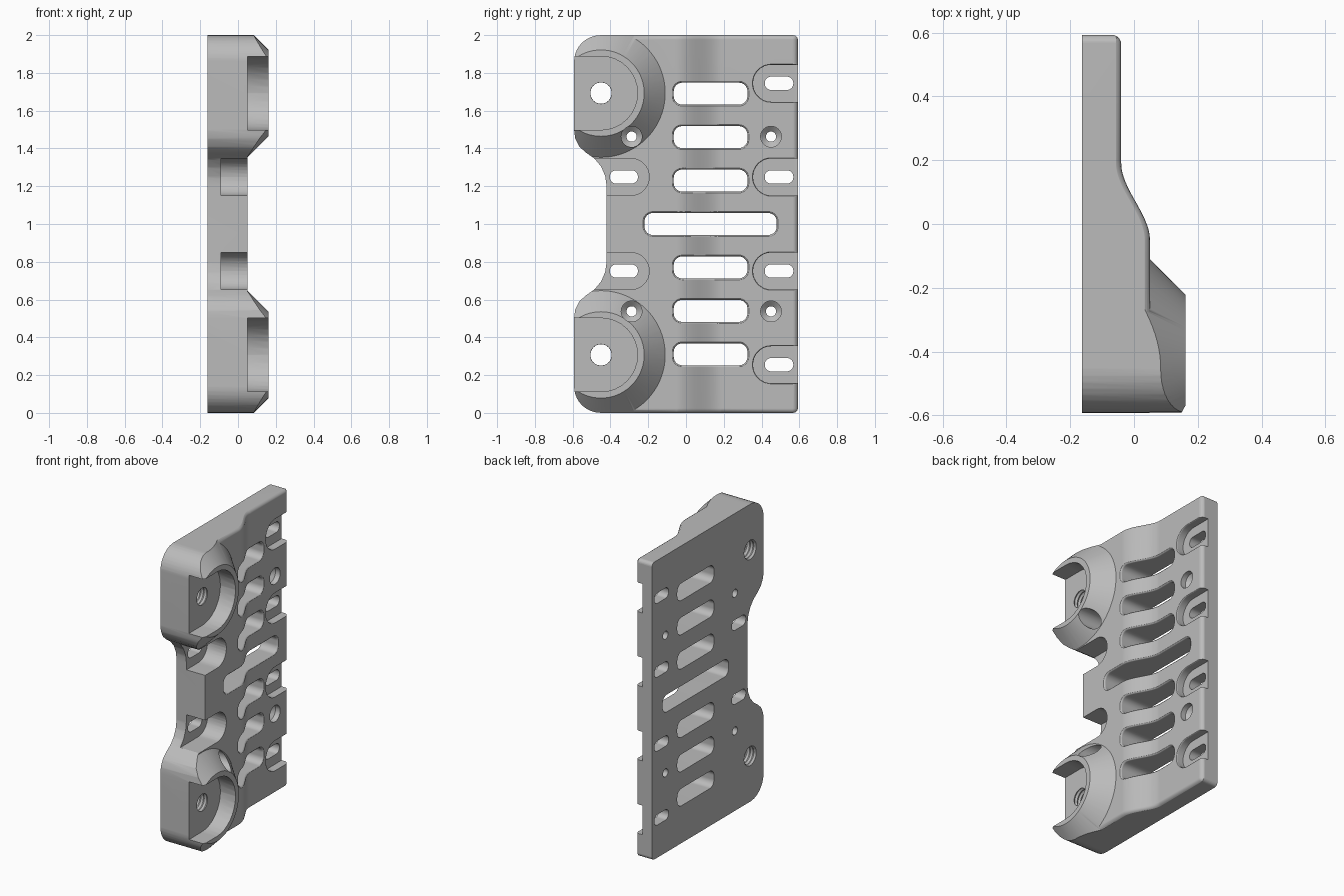
import bpy
import bmesh
from math import sin, cos, pi

cube = bpy.data.objects.get("Cube")
if cube:
    bpy.data.objects.remove(cube, do_unlink=True)

BACK, EDGE = -0.1625, 0.5925
BELOW, ABOVE = -0.3, 0.4        # ends of through cutters

grey = bpy.data.materials.new("plain grey")
grey.use_nodes = True
grey.diffuse_color = (0.5, 0.5, 0.5, 1)
for node in grey.node_tree.nodes:
    if node.type == 'BSDF_PRINCIPLED':
        node.inputs["Base Color"].default_value = grey.diffuse_color


def surf(y):
    """Height of the plate's outer face: a soft step across its width."""
    s = min(1, max(0, (0.19 - y) / 0.24))
    return -0.04 + 0.09 * s * s * (3 - 2 * s)


def arc(cy, cz, r, start, end, n=8):
    return [(cy + r * cos(start + (end - start) * i / n),
             cz + r * sin(start + (end - start) * i / n)) for i in range(n + 1)]


def rounded(y0, y1, zc, h, r, grow=0, n=24):
    """Rounded rectangle in the y-z plane, with its long sides subdivided."""
    r = r * 0.99
    a, b, k = y0 + r, y1 - r, h - r
    R = r + grow
    along = [a + (b - a) * i / n for i in range(1, n)]
    pts = arc(b, zc - k, R, -pi / 2, 0) + arc(b, zc + k, R, 0, pi / 2)
    pts += [(y, zc + h + grow) for y in reversed(along)]
    pts += arc(a, zc + k, R, pi / 2, pi) + arc(a, zc - k, R, pi, 1.5 * pi)
    return pts + [(y, zc - h - grow) for y in along]


def loft(bm, rings):
    """Closed skin through rings of equal point count."""
    loops = [[bm.verts.new(p) for p in ring] for ring in rings]
    n = len(loops[0])
    for lo, hi in zip(loops, loops[1:]):
        for i in range(n):
            bm.faces.new((lo[i], lo[(i + 1) % n], hi[(i + 1) % n], hi[i]))
    bm.faces.new(loops[0][::-1])
    bm.faces.new(loops[-1])


def slot(bm, y0, y1, zc, h, r, floor=BELOW, rim=0):
    """Rounded slot cutter whose optional soft rim follows the outer face."""
    shape = rounded(y0, y1, zc, h, r)
    rings = [[(floor, y, z) for y, z in shape]]
    if rim:
        for i in range(5):
            t = i * pi / 8
            shape = rounded(y0, y1, zc, h, r, rim * (1 - cos(t)))
            rings.append([(surf(y) + 0.0015 - rim * (1 - sin(t)), y, z) for y, z in shape])
    rings.append([(ABOVE, y, z) for y, z in shape])
    loft(bm, rings)


def lathe(bm, cy, cz, profile, n=48):
    """Turned shape about an axis along x, from (x, radius) pairs."""
    loft(bm, [[(x, cy + r * cos(2 * pi * i / n), cz + r * sin(2 * pi * i / n))
               for i in range(n)] for x, r in profile])


def make(name, bm):
    bmesh.ops.remove_doubles(bm, verts=bm.verts, dist=1e-5)
    bmesh.ops.triangulate(bm, faces=bm.faces)
    bmesh.ops.recalc_face_normals(bm, faces=bm.faces)
    mesh = bpy.data.meshes.new(name)
    bm.to_mesh(mesh)
    bm.free()
    mesh.materials.append(grey)
    ob = bpy.data.objects.new(name, mesh)
    bpy.context.scene.collection.objects.link(ob)
    return ob


def combine(target, tool, operation):
    tool.hide_render = True
    mod = target.modifiers.new("combine", 'BOOLEAN')
    mod.operation, mod.solver, mod.object = operation, 'EXACT', tool
    bpy.context.view_layer.objects.active = target
    bpy.ops.object.modifier_apply(modifier=mod.name)
    bpy.data.objects.remove(tool, do_unlink=True)


# Stepped plate, with softened top, bottom and rear edges
def plate_ring(z, drop):
    pts = [(BACK, -0.7), (surf(-0.7) - drop, -0.7)]
    pts += [(surf(y) - drop, y) for y in [-0.06 + 0.01 * i for i in range(27)]]
    pts += [(-0.07 + b - drop, a) for a, b in arc(EDGE - 0.029, 0, 0.03, pi / 2, 0, 6)]
    return [(x, y, z) for x, y in pts + [(BACK, EDGE + 0.001)]]


soft = 0.025
ends = [(soft * (1 - cos(i * pi / 8)) - 0.001, soft * (1 - sin(i * pi / 8))) for i in range(5)]
bm = bmesh.new()
loft(bm, [plate_ring(z, d) for z, d in ends] + [plate_ring(2 - z, d) for z, d in reversed(ends)])
plate = make("mounting_plate", bm)

# Two conical bosses
BOSS_Y, BOSSES = -0.45, (1 - 0.693, 1 + 0.693)
bm = bmesh.new()
for z in BOSSES:
    lathe(bm, BOSS_Y, z, [(-0.1, 0.39), (0, 0.39), (0.1615, 0.2285)], 96)
combine(plate, make("bosses", bm), 'UNION')

# Outer outline: rounded corners and a waisted front edge
half = [(-0.42, 0.2), (-0.428, 0.255), (-0.45, 0.305), (-0.485, 0.347),
        (-0.53, 0.378), (-0.565, 0.41), (-0.587, 0.455), (-EDGE, 0.5)]
half += arc(0.14 - EDGE, 0.8595, 0.14, pi, pi / 2, 10)
half += arc(EDGE - 0.025, 0.9745, 0.025, pi / 2, 0, 5)
outline = half + [(y, -z) for y, z in reversed(half)]
bm = bmesh.new()
loft(bm, [[(x, y, 1 + z) for y, z in outline] for x in (BELOW, ABOVE)])
combine(plate, make("outline", bm), 'INTERSECT')

# Recesses: boss seats and end pockets
SEATS = (-0.745, -0.249, 0.249, 0.745)
bm = bmesh.new()
for z in BOSSES:
    slot(bm, -1, -0.257, z, 0.195, 0.195, 0.049)
for dz in SEATS:
    slot(bm, 0.355, 0.9, 1 + dz, 0.098, 0.098, -0.09, 0.008)
for dz in SEATS[1:3]:
    slot(bm, -0.9, -0.195, 1 + dz, 0.098, 0.098, -0.09)
combine(plate, make("recesses", bm), 'DIFFERENCE')

# Through openings: vents, strap slots, screw holes and threaded holes
bm = bmesh.new()
for i in range(-3, 4):
    y0, y1 = (-0.065, 0.325) if i else (-0.22, 0.48)
    slot(bm, y0, y1, 1 + 0.23 * i, 0.058, 0.045, rim=0.014)
for dz in SEATS:
    slot(bm, 0.417, 0.568, 1 + dz, 0.035, 0.033)
for dz in SEATS[1:3]:
    slot(bm, -0.403, -0.255, 1 + dz, 0.035, 0.033)
for dz in (-0.4625, 0.4625):
    for y in (-0.288, 0.45):
        lathe(bm, y, 1 + dz, [(BELOW, 0.027), (-0.1, 0.027), (-0.075, 0.055), (ABOVE, 0.055)])
thread = [(-0.175 + 0.0125 * i, 0.064 if i % 2 else 0.056) for i in range(19)]
for z in BOSSES:
    lathe(bm, BOSS_Y, z, [(BELOW, 0.056)] + thread + [(ABOVE, 0.056)])
combine(plate, make("openings", bm), 'DIFFERENCE')

# Smooth shading with crisp edges
bpy.ops.object.select_all(action='DESELECT')
plate.select_set(True)
bpy.context.view_layer.objects.active = plate
bpy.ops.object.shade_smooth_by_angle(angle=pi / 6)
weighted = plate.modifiers.new("weighted_normals", 'WEIGHTED_NORMAL')
weighted.keep_sharp = True
